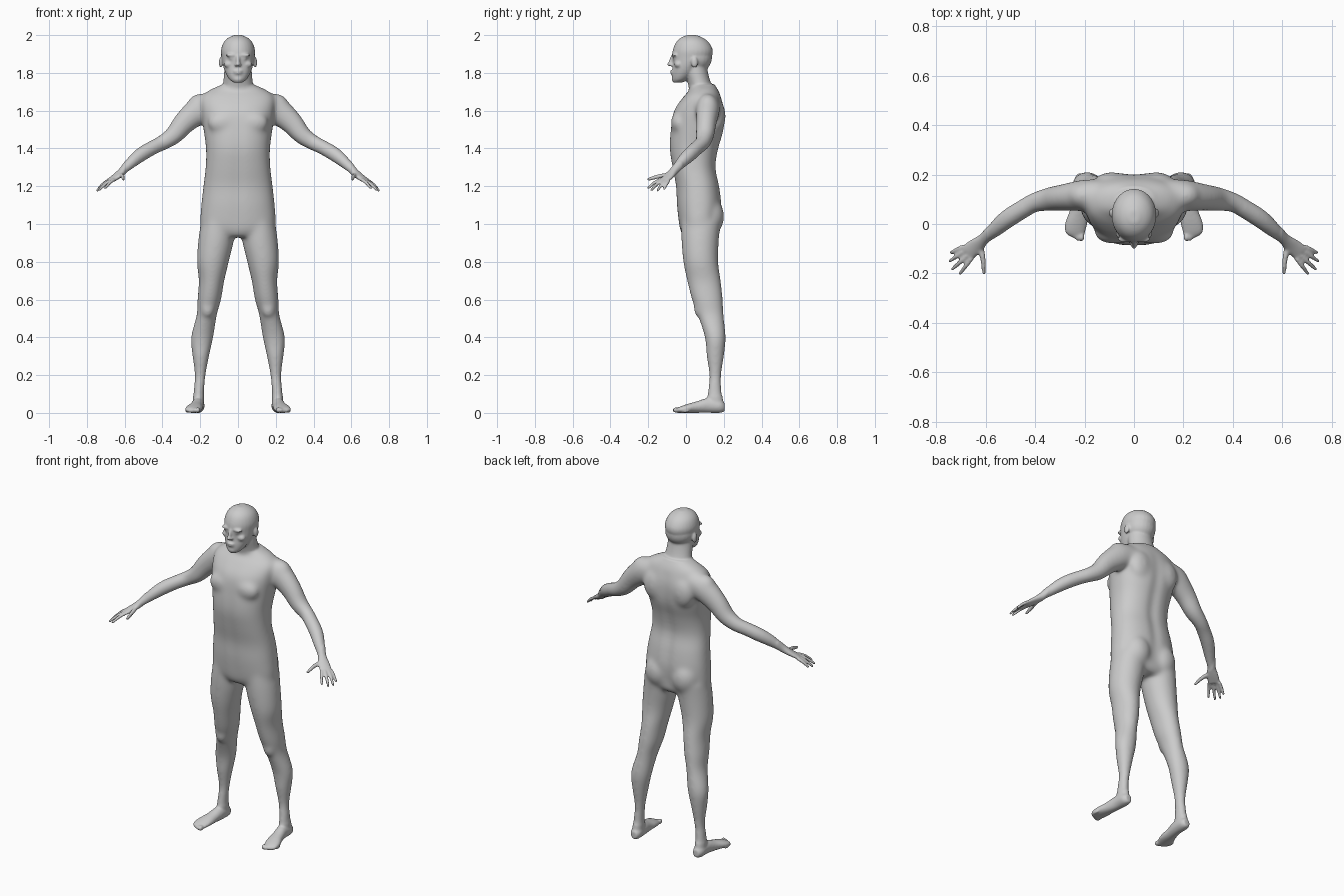
import bpy
import bmesh
from math import cos, sin, pi, exp, copysign
from mathutils import Vector, Matrix

cube = bpy.data.objects.get("Cube")
if cube:
    bpy.data.objects.remove(cube, do_unlink=True)

X_AXIS, Y_AXIS, Z_AXIS = Vector((1, 0, 0)), Vector((0, 1, 0)), Vector((0, 0, 1))
SIDES = 28
bm = bmesh.new()


def refine(rows, steps=4):
    """Smoothly interpolate the rows of a loft."""
    rows = [Vector(row) for row in rows]
    result = []
    for i in range(len(rows) - 1):
        before, start = rows[max(i - 1, 0)], rows[i]
        end, after = rows[i + 1], rows[min(i + 2, len(rows) - 1)]
        for k in range(steps):
            t = k / steps
            bend_in, bend_out = (end - before) / 2, (after - start) / 2
            result.append(start * (2 * t**3 - 3 * t**2 + 1) + bend_in * (t**3 - 2 * t**2 + t)
                          + end * (3 * t**2 - 2 * t**3) + bend_out * (t**3 - t**2))
    return result + [rows[-1]]


def loft(rows, normal=None, power=1.0):
    """Closed skin over ellipses (x, y, z, half width, half depth)."""
    rows = refine(rows)
    centres = [Vector(row[:3]) for row in rows]
    rings = []
    for i, row in enumerate(rows):
        if normal:
            axis, u = normal, X_AXIS
        else:
            axis = (centres[min(i + 1, len(rows) - 1)] - centres[max(i - 1, 0)]).normalized()
            u = Z_AXIS.cross(axis).normalized()
        v = axis.cross(u)
        ring = []
        for k in range(SIDES):
            c, s = cos(2 * pi * k / SIDES), sin(2 * pi * k / SIDES)
            c, s = copysign(abs(c)**power, c), copysign(abs(s)**power, s)
            ring.append(bm.verts.new(centres[i] + u * c * row[3] + v * s * row[4]))
        rings.append(ring)
    for low, high in zip(rings, rings[1:]):
        for k in range(SIDES):
            n = (k + 1) % SIDES
            bm.faces.new((low[k], low[n], high[n], high[k]))
    bm.faces.new(rings[0][::-1])
    bm.faces.new(rings[-1])


def upright(rows, power=1.0):
    """Loft on the centre line from rows (z, y, half width, half depth)."""
    loft([(0, y, z, a, b) for z, y, a, b in rows], Z_AXIS, power)


def ball(centre, radii):
    matrix = Matrix.Translation(centre) @ Matrix.Diagonal((*radii, 1))
    bmesh.ops.create_uvsphere(bm, u_segments=24, v_segments=14, radius=1, matrix=matrix)


def finger(base, middle, tip, radius):
    loft([(*base, radius, radius), (*middle, radius, radius),
          (*tip, radius * .8, radius * .8)])
    ball(tip, [radius * .8] * 3)


# Left leg
loft([(.105, .08, 1.02, .09, .105), (.115, .075, .92, .095, .1), (.133, .078, .8, .085, .093),
      (.14, .095, .7, .068, .09), (.152, .113, .6, .063, .083), (.165, .13, .52, .054, .07),
      (.19, .155, .4, .06, .056), (.197, .155, .3, .045, .047), (.2, .155, .2, .03, .033),
      (.207, .152, .12, .029, .037), (.21, .155, .05, .03, .045)], Z_AXIS)
ball((.16, .066, .55), (.035, .025, .045))

# Left foot and toes
loft([(.208, .205, .03, .018, .022), (.21, .18, .035, .032, .035), (.212, .12, .04, .033, .04),
      (.222, .06, .031, .036, .031), (.232, .01, .024, .045, .024),
      (.238, -.03, .017, .042, .017), (.233, -.05, .012, .03, .012)], Y_AXIS)
for i in range(5):
    size = .015 - .0015 * i
    ball((.212 + .015 * i, -.052 + .003 * i * i, size), (size * .8, .02, size))

# Left arm down to the knuckles
loft([(.13, .11, 1.63, .07, .07), (.2, .115, 1.605, .065, .075), (.28, .108, 1.54, .055, .062),
      (.34, .1, 1.47, .05, .05), (.4, .088, 1.43, .041, .042), (.45, .06, 1.405, .04, .04),
      (.51, .022, 1.37, .04, .04), (.56, -.02, 1.33, .034, .034), (.605, -.06, 1.285, .025, .023),
      (.637, -.087, 1.257, .032, .017), (.672, -.115, 1.232, .036, .012)])
ball((.205, .115, 1.61), (.07, .06, .08))

# Left fingers and thumb
for base, tip in (((.656, -.138, 1.235), (.703, -.2, 1.19)),
                  ((.67, -.124, 1.234), (.735, -.183, 1.18)),
                  ((.682, -.107, 1.232), (.745, -.15, 1.178)),
                  ((.688, -.09, 1.23), (.74, -.115, 1.185))):
    middle = (Vector(base) + Vector(tip)) / 2 + Z_AXIS * .005
    finger(base, middle, tip, .0095)
finger((.622, -.085, 1.262), (.61, -.145, 1.252), (.606, -.197, 1.237), .0115)

# Left chest, shoulder blade and buttock
ball((.08, -.038, 1.535), (.08, .043, .06))
ball((.09, .165, 1.57), (.075, .045, .09))
ball((.088, .118, 1.04), (.085, .085, .105))

# Left half of the face: ear, brow, eye, cheek, nostril
ball((.091, .045, 1.855), (.01, .018, .03))
ball((.035, -.06, 1.894), (.032, .016, .009))
ball((.034, -.06, 1.877), (.014, .01, .008))
ball((.045, -.04, 1.845), (.03, .022, .02))
ball((.011, -.08, 1.842), (.008, .01, .008))

# Mirror everything so far to the right side
copy = bmesh.ops.duplicate(bm, geom=bm.verts[:] + bm.edges[:] + bm.faces[:])
for item in copy["geom"]:
    if isinstance(item, bmesh.types.BMVert):
        item.co.x *= -1

# Torso
upright([(.93, .07, .1, .08), (.96, .072, .18, .1), (1.0, .07, .2, .108), (1.1, .07, .195, .12),
         (1.2, .062, .184, .117), (1.3, .043, .172, .117), (1.4, .043, .17, .132),
         (1.5, .06, .183, .143), (1.6, .07, .195, .135), (1.67, .085, .195, .102),
         (1.71, .095, .15, .075), (1.74, .09, .08, .06)], .87)

# Neck
upright([(1.66, .1, .1, .075), (1.74, .073, .08, .062), (1.8, .055, .074, .062),
         (1.85, .05, .07, .06)])

# Head
upright([(1.748, -.045, .022, .022), (1.765, -.03, .045, .043), (1.8, -.008, .066, .066),
         (1.84, .01, .08, .08), (1.88, .03, .087, .103), (1.92, .036, .09, .106),
         (1.96, .034, .077, .088), (1.985, .031, .053, .06), (2.0, .03, .02, .025)])
ball((0, .05, 1.88), (.086, .088, .08))

# Nose, lips and chin
loft([(0, -.066, 1.895, .009, .012), (0, -.078, 1.865, .01, .013),
      (0, -.084, 1.84, .012, .014)], Z_AXIS)
ball((0, -.09, 1.845), (.011, .012, .009))
ball((0, -.07, 1.809), (.025, .015, .006))
ball((0, -.069, 1.797), (.022, .015, .006))
ball((0, -.058, 1.767), (.026, .019, .016))

# Fuse the parts into one continuous skin
bmesh.ops.recalc_face_normals(bm, faces=bm.faces[:])
mesh = bpy.data.meshes.new("body_parts")
bm.to_mesh(mesh)
bm.free()
body = bpy.data.objects.new("body", mesh)
bpy.context.collection.objects.link(body)
remesh = body.modifiers.new("fuse", "REMESH")
remesh.mode = "VOXEL"
remesh.voxel_size = .0055
evaluated = body.evaluated_get(bpy.context.evaluated_depsgraph_get())
skin_mesh = bpy.data.meshes.new_from_object(evaluated)
body.modifiers.clear()
body.data = skin_mesh
bpy.data.meshes.remove(mesh)

# Spine and breastbone grooves
bm = bmesh.new()
bm.from_mesh(skin_mesh)
for vert in bm.verts:
    x, y, z = vert.co
    if .97 < z < 1.68 and abs(x) < .1:
        fade = sin(pi * (z - .97) / .71)**.5 * exp(-(x / .025)**2)
        vert.co.y += -.012 * fade if y > .07 else .005 * fade

# Blend the muscles strongly, but keep the face, hands and feet crisp
trunk = [v for v in bm.verts if .09 < v.co.z < 1.735 and abs(v.co.x) < .6]
for verts, passes in ((trunk, 40), (bm.verts[:], 4)):
    for _ in range(passes):
        bmesh.ops.smooth_vert(bm, verts=verts, factor=.5,
                              use_axis_x=True, use_axis_y=True, use_axis_z=True)
bm.to_mesh(skin_mesh)
bm.free()
skin_mesh.shade_smooth()

# Skin colour
skin = bpy.data.materials.new("light_grey_skin")
skin.use_nodes = True
colour = (.6, .6, .6, 1)
skin.diffuse_color = colour
skin.node_tree.nodes["Principled BSDF"].inputs["Base Color"].default_value = colour
skin_mesh.materials.clear()
skin_mesh.materials.append(skin)
